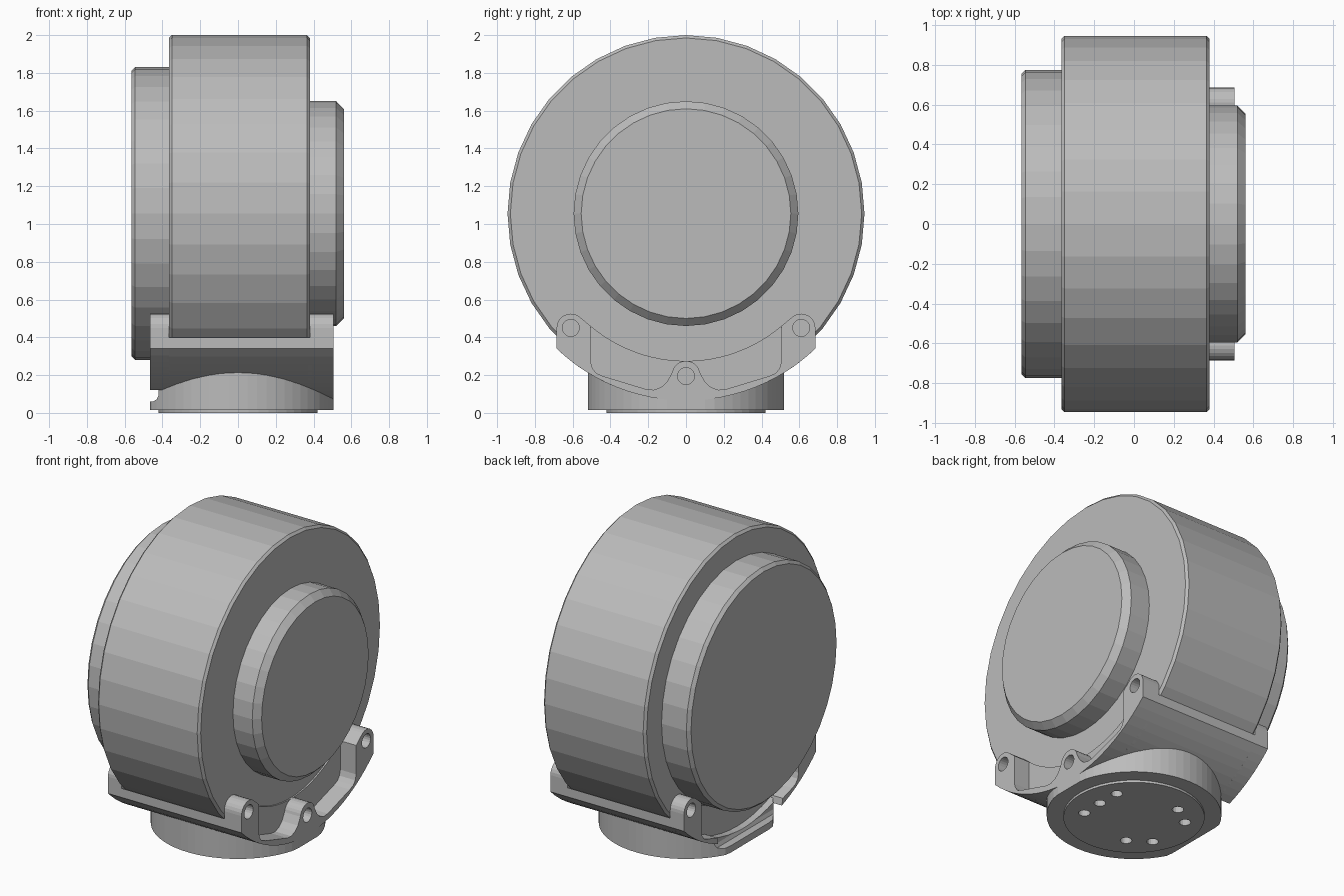
import bpy, bmesh, math

if "Cube" in bpy.data.objects:
    bpy.data.objects.remove(bpy.data.objects["Cube"])

CZ = 1.055          # height of the drum axis
R_OUT = 0.99        # outside radius of the cradle
HALF = 0.685        # half width of the cradle

grey = bpy.data.materials.new("mid_grey")
grey.diffuse_color = (0.5, 0.5, 0.5, 1)
grey.use_nodes = True
grey.node_tree.nodes["Principled BSDF"].inputs["Base Color"].default_value = grey.diffuse_color


def finish(name, bm):
    bmesh.ops.recalc_face_normals(bm, faces=bm.faces[:])
    me = bpy.data.meshes.new(name)
    bm.to_mesh(me)
    bm.free()
    me.materials.append(grey)
    ob = bpy.data.objects.new(name, me)
    bpy.context.collection.objects.link(ob)
    return ob


def prism(name, pts, axis, a, b):
    """Extrude a closed outline along x (outline is y,z) or z (outline is x,y)."""
    bm = bmesh.new()
    put = (lambda p, d: (d, p[0], p[1])) if axis == "x" else (lambda p, d: (p[0], p[1], d))
    f = bm.faces.new([bm.verts.new(put(p, a)) for p in pts])
    ext = bmesh.ops.extrude_face_region(bm, geom=[f])["geom"]
    shift = (b - a, 0, 0) if axis == "x" else (0, 0, b - a)
    bmesh.ops.translate(bm, vec=shift, verts=[v for v in ext if isinstance(v, bmesh.types.BMVert)])
    return finish(name, bm)


def arc(cx, cy, r, a0, a1, n):
    return [(cx + r * math.cos(math.radians(a0 + (a1 - a0) * i / n)),
             cy + r * math.sin(math.radians(a0 + (a1 - a0) * i / n))) for i in range(n + 1)]


def circle(cx, cy, r, n):
    return arc(cx, cy, r, 0, 360, n)[:-1]


def lathe(name, profile, n=36):
    """Closed solid of revolution about the drum axis; profile is (x, radius)."""
    bm = bmesh.new()
    rings = [[bm.verts.new((x, p[0], p[1])) for p in circle(0, CZ, r, n)] for x, r in profile]
    for lo, hi in zip(rings, rings[1:]):
        for i in range(n):
            bm.faces.new((lo[i], lo[(i + 1) % n], hi[(i + 1) % n], hi[i]))
    bm.faces.new(rings[0])
    bm.faces.new(rings[-1])
    return finish(name, bm)


def cut(ob, cutter):
    cutter.hide_render = True
    cutter.hide_viewport = True
    m = ob.modifiers.new("cut", "BOOLEAN")
    m.operation = "DIFFERENCE"
    m.solver = "EXACT"
    m.object = cutter


def mirrored(pts):
    return [(-y, z) for y, z in reversed(pts)]


# Drum, rear disc and front cap
lathe("drum", [(-0.365, 0.93), (-0.35, 0.945), (0.365, 0.945), (0.38, 0.93)])
lathe("rear_disc", [(-0.565, 0.755), (-0.545, 0.775), (-0.36, 0.775)])
lathe("front_cap", [(0.37, 0.595), (0.52, 0.595), (0.56, 0.555)])

# Cradle under the drum
edge = math.degrees(math.asin(HALF / R_OUT))
outer = arc(0, CZ, R_OUT, 270 - edge, 270 + edge, 24)
inner = arc(0, CZ, 0.93, 270 + edge - 1, 270 - edge + 1, 24)
prism("cradle", [(-HALF, 0.4)] + outer + [(HALF, 0.4)] + inner, "x", -0.365, 0.38)

# Thin web plates against both drum faces
web = arc(0, CZ, R_OUT, 270 - 40, 270 + 40, 24) + arc(0, CZ, 0.78, 270 + 40, 270 - 40, 24)
front_web = prism("front_web", web, "x", 0.37, 0.39)
rear_web = prism("rear_web", web, "x", -0.375, -0.36)

# Ears: rounded lug with a pocket wall running down towards the middle
ear = [(HALF, 0.45)] + arc(0.61, 0.45, 0.075, 15, 135, 8)
wall = [(0.505, 0.46), (0.505, 0.27), (0.495, 0.235), (0.475, 0.21), (0.44, 0.195)]

# Front rim with centre boss
boss = [(0.21, 0.125), (0.17, 0.122), (0.13, 0.137), (0.1, 0.165)] + arc(0, 0.2, 0.075, 10, 90, 6)
half = ear + wall + boss
front_rim = prism("front_rim", outer + half + mirrored(half)[1:], "x", 0.38, 0.505)
for n, (y, z) in enumerate([(-0.61, 0.45), (0.61, 0.45), (0, 0.195)]):
    cut(front_rim, prism(f"front_bolt_cutter_{n}", circle(y, z, 0.045, 20), "x", 0.4, 0.6))

# Rear ears, open between them
for side, s in (("right", 1), ("left", -1)):
    a0 = math.degrees(math.asin(0.33 / R_OUT))
    pts = arc(0, CZ, R_OUT, 270 + a0, 270 + edge, 8) + ear + wall + [(0.34, 0.165)]
    if s < 0:
        pts = mirrored(pts)
    lug = prism(f"rear_ear_{side}", pts, "x", -0.465, -0.365)
    cut(lug, prism(f"rear_bolt_cutter_{side}", circle(s * 0.61, 0.45, 0.045, 20), "x", -0.6, -0.39))


# Round foot trimmed flat at the front and rear
foot_outline = [(max(-0.465, min(0.505, x)), y) for x, y in circle(0, 0, 0.52, 64)]
clean = []
for p in foot_outline:
    on_flat = p[0] in (-0.465, 0.505)
    if on_flat and len(clean) > 1 and clean[-1][0] == p[0] and clean[-2][0] == p[0]:
        clean[-1] = p
    else:
        clean.append(p)
foot = prism("foot", clean, "z", 0.015, 0.23)
cut(foot, lathe("foot_saddle_cutter", [(-0.8, 0.965), (0.8, 0.965)], 72))

# Rounded notch behind the drum
notch = [(-0.6, 0.06), (-0.45, 0.06), (-0.43, 0.072), (-0.42, 0.095), (-0.42, 0.3), (-0.6, 0.3)]
bm = bmesh.new()
f = bm.faces.new([bm.verts.new((x, -0.6, z)) for x, z in notch])
ext = bmesh.ops.extrude_face_region(bm, geom=[f])["geom"]
bmesh.ops.translate(bm, vec=(0, 1.2, 0), verts=[v for v in ext if isinstance(v, bmesh.types.BMVert)])
cut(foot, finish("notch_cutter", bm))

# Locating disc under the foot, with bolt and dowel holes
pad = prism("foot_pad", circle(0, 0, 0.42, 48), "z", 0, 0.03)
holes = [(0.26, 0.15), (0.26, -0.15), (0.265, 0), (-0.27, 0.15), (-0.27, -0.15), (-0.14, 0.24), (-0.14, -0.24)]
for n, (x, y) in enumerate(holes):
    cutter = prism(f"foot_hole_cutter_{n}", circle(x, y, 0.035, 16), "z", -0.1, 0.075)
    cut(pad, cutter)
    cut(foot, cutter)
